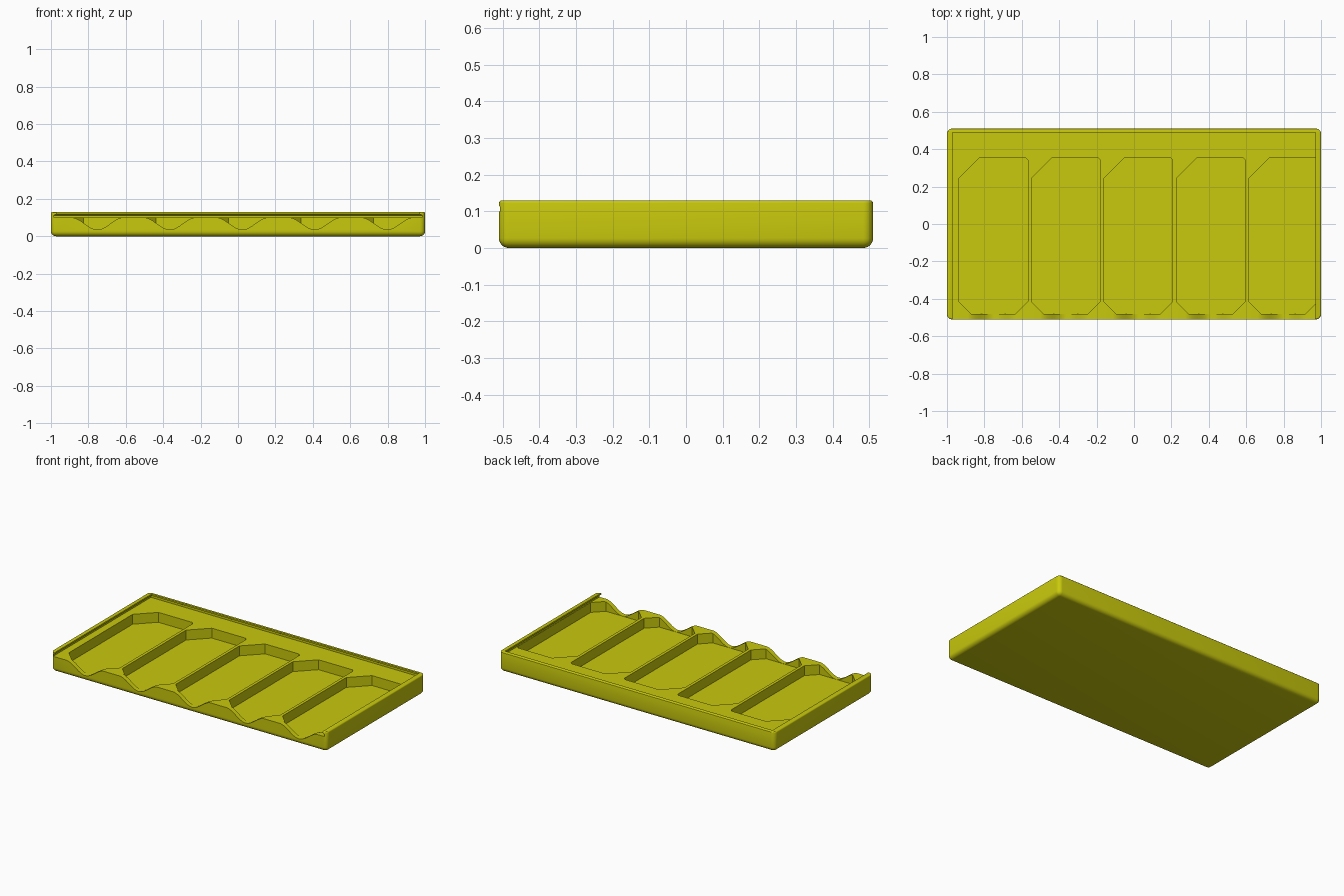
import bpy, bmesh
from math import cos, pi

if "Cube" in bpy.data.objects:
    bpy.data.objects.remove(bpy.data.objects["Cube"])

DEPTH, HEIGHT, DECK, FLOOR = 1.02, 0.13, 0.10, 0.035
PITCH, FIRST = 0.3875, -0.752

yellow = bpy.data.materials.new("olive yellow plastic")
yellow.use_nodes = True
colour = (0.58, 0.58, 0.004, 1)
yellow.diffuse_color = colour
yellow.node_tree.nodes["Principled BSDF"].inputs["Base Color"].default_value = colour


def make_object(name, bm):
    bmesh.ops.recalc_face_normals(bm, faces=bm.faces)
    mesh = bpy.data.meshes.new(name)
    bm.to_mesh(mesh)
    bm.free()
    mesh.materials.append(yellow)
    obj = bpy.data.objects.new(name, mesh)
    bpy.context.collection.objects.link(obj)
    return obj


def loft(name, loops):
    """Closed solid through matching loops of points."""
    bm = bmesh.new()
    rings = [[bm.verts.new(p) for p in loop] for loop in loops]
    n = len(rings[0])
    for a, b in zip(rings, rings[1:]):
        for i in range(n):
            j = (i + 1) % n
            bm.faces.new((a[i], a[j], b[j], b[i]))
    bm.faces.new(rings[0])
    bm.faces.new(rings[-1])
    return make_object(name, bm)


def carve(target, cutter):
    cutter.hide_render = True
    mod = target.modifiers.new("carve", 'BOOLEAN')
    mod.operation, mod.solver, mod.object = 'DIFFERENCE', 'EXACT', cutter
    bpy.context.view_layer.objects.active = target
    bpy.ops.object.modifier_apply(modifier=mod.name)
    bpy.data.objects.remove(cutter)


# Tray body: block with rounded bottom and corners, finely eased top edge
bm = bmesh.new()
bmesh.ops.create_cube(bm, size=1)
for v in bm.verts:
    v.co.x *= 2
    v.co.y *= DEPTH
    v.co.z = (v.co.z + 0.5) * HEIGHT
lower = [e for e in bm.edges if min(v.co.z for v in e.verts) < 0.01]
bmesh.ops.bevel(bm, geom=lower, offset=0.027, segments=6, profile=0.5, affect='EDGES')
top = [e for e in bm.edges if min(v.co.z for v in e.verts) > HEIGHT - 0.001]
bmesh.ops.bevel(bm, geom=top, offset=0.008, segments=3, profile=0.5, affect='EDGES')
tray = make_object("compartment_tray", bm)

# Recess for a sliding lid, undercut below the lip and open at the front
levels = [(DECK, 0), (0.112, 0), (0.12, 0.014), (0.15, 0.014)]
carve(tray, loft("lid_groove_cutter", [
    [(-0.984 + d, -0.6, z), (0.984 - d, -0.6, z),
     (0.984 - d, 0.503 - d, z), (-0.984 + d, 0.503 - d, z)] for z, d in levels]))

# Five pockets with clipped corners, each with a finger scoop in the front wall
W, BACK, FRONT = 0.184, 0.355, -0.48
outline = [(-W, -0.415), (-W + 0.065, FRONT), (W - 0.065, FRONT), (W, -0.415),
           (W, BACK - 0.012), (W - 0.012, BACK), (-W + 0.11, BACK), (-W, BACK - 0.11)]
HALF, STEPS = 0.14, 24
scoop = [(-HALF, 0.16)]
for i in range(STEPS + 1):
    t = -1 + 2 * i / STEPS
    low = FLOOR + 0.0005
    scoop.append((t * HALF, low + (DECK + 0.0005 - low) * (1 - cos(pi * t)) / 2))
scoop.append((HALF, 0.16))

for k in range(5):
    cx = FIRST + k * PITCH
    carve(tray, loft("pocket_cutter", [
        [(cx + x, y, z) for x, y in outline] for z in (FLOOR, 0.108)]))
    carve(tray, loft("scoop_cutter", [
        [(cx + x, y, z) for x, z in scoop] for y in (-0.6, FRONT + 0.004)]))

bpy.ops.object.select_all(action='DESELECT')
tray.select_set(True)
bpy.context.view_layer.objects.active = tray
bpy.ops.object.shade_smooth_by_angle(angle=pi / 6)
